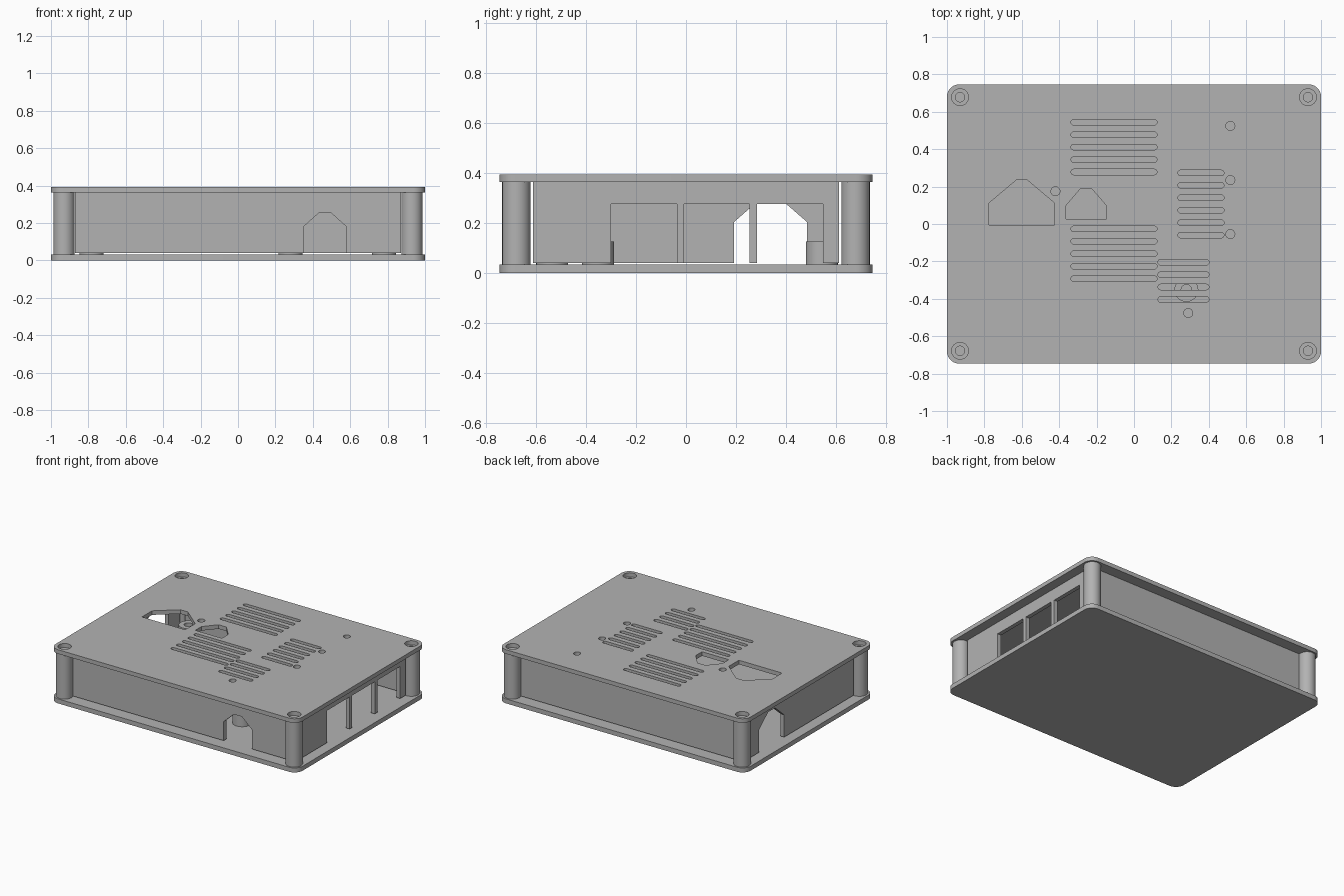
import bpy, bmesh, math
from mathutils import Matrix, Vector

cube = bpy.data.objects.get("Cube")
if cube:
    bpy.data.objects.remove(cube, do_unlink=True)

grey = bpy.data.materials.new("plain_grey")
grey.use_nodes = True
grey.diffuse_color = (0.45, 0.45, 0.45, 1)
grey.node_tree.nodes["Principled BSDF"].inputs["Base Color"].default_value = (0.45, 0.45, 0.45, 1)

BASE_TOP, LID_BOTTOM, LID_TOP = 0.033, 0.363, 0.393
WALL_BOTTOM, WALL = 0.04, 0.03
HALF_X, HALF_Y = 1.0, 0.746
POST_X, POST_Y, POST_R = 0.93, 0.678, 0.057


def arc(x, y, r, start, end, n):
    angles = [math.radians(start + (end - start) * i / n) for i in range(n + 1)]
    return [(x + r * math.cos(a), y + r * math.sin(a)) for a in angles]


def circle(x, y, r, n=32):
    return arc(x, y, r, 0, 360, n)[:-1]


def slot(x0, x1, y, r=0.015):
    return arc(x1 - r, y, r, -90, 90, 8) + arc(x0 + r, y, r, 90, 270, 8)


def rounded_rect(hx, hy, r):
    corners = ((1, 1, 0), (-1, 1, 90), (-1, -1, 180), (1, -1, 270))
    return [p for sx, sy, a in corners
            for p in arc(sx * (hx - r), sy * (hy - r), r, a, a + 90, 10)]


def house(x0, x1, bottom, shoulder, top, flat):
    mid = (x0 + x1) / 2
    return [(x0, bottom), (x0, shoulder), (mid - flat, top),
            (mid + flat, top), (x1, shoulder), (x1, bottom)]


def extrude(name, loops, depth, matrix):
    """Fill an outline with holes and give it thickness, centred on its plane."""
    curve = bpy.data.curves.new(name, 'CURVE')
    curve.dimensions, curve.fill_mode = '2D', 'BOTH'
    curve.extrude = depth / 2
    for loop in loops:
        spline = curve.splines.new('POLY')
        spline.points.add(len(loop) - 1)
        for point, (u, v) in zip(spline.points, loop):
            point.co = (u, v, 0, 1)
        spline.use_cyclic_u = True
    temp = bpy.data.objects.new(name + "_curve", curve)
    bpy.context.collection.objects.link(temp)
    mesh = bpy.data.meshes.new_from_object(
        temp.evaluated_get(bpy.context.evaluated_depsgraph_get()))
    bpy.data.objects.remove(temp, do_unlink=True)
    bm = bmesh.new()
    bm.from_mesh(mesh)
    bmesh.ops.remove_doubles(bm, verts=bm.verts, dist=0.0002)
    bm.transform(matrix)
    bmesh.ops.recalc_face_normals(bm, faces=bm.faces)
    bm.to_mesh(mesh)
    bm.free()
    mesh.materials.clear()
    mesh.materials.append(grey)
    obj = bpy.data.objects.new(name, mesh)
    bpy.context.collection.objects.link(obj)
    bpy.ops.object.select_all(action='DESELECT')
    obj.select_set(True)
    bpy.context.view_layer.objects.active = obj
    bpy.ops.object.shade_smooth_by_angle(angle=math.radians(30))
    return obj


def flat_part(name, loops, z0, z1):
    return extrude(name, loops, z1 - z0, Matrix.Translation((0, 0, (z0 + z1) / 2)))


def wall(name, half, notches, along, centre):
    """Upright panel whose openings run out through the lower edge."""
    outline = [(-half, WALL_BOTTOM)] + [p for n in notches for p in n]
    outline += [(half, WALL_BOTTOM), (half, LID_BOTTOM), (-half, LID_BOTTOM)]
    u, up = Vector(along), Vector((0, 0, 1))
    frame = Matrix((u, up, u.cross(up))).transposed().to_4x4()
    return extrude(name, [outline], WALL, Matrix.Translation(centre) @ frame)


# Base plate and lid with vents, small holes and gabled openings
plate = rounded_rect(HALF_X, HALF_Y, 0.065)
flat_part("base_plate", [plate], 0, BASE_TOP)
holes = []
for x0, x1, top_y, count in ((-0.337, 0.123, 0.544, 5), (-0.337, 0.123, -0.026, 5),
                             (0.235, 0.481, 0.273, 6), (0.128, 0.401, -0.204, 4)):
    holes += [slot(x0, x1, top_y - 0.0665 * i) for i in range(count)]
for x, y in ((0.515, 0.524), (0.515, 0.235), (0.515, -0.054), (0.29, -0.476), (-0.42, 0.175)):
    holes.append(circle(x, y, 0.024, 24))
holes.append(house(-0.775, -0.425, -0.005, 0.112, 0.234, 0.03))
holes.append(house(-0.364, -0.148, 0.026, 0.098, 0.186, 0.032))
corners = [(sx, sy) for sx in (-1, 1) for sy in (-1, 1)]
holes += [circle(sx * POST_X, sy * POST_Y, 0.045) for sx, sy in corners]
flat_part("lid", [plate] + holes, LID_BOTTOM, LID_TOP)

# Hollow corner posts
for sx, sy in corners:
    x, y = sx * POST_X, sy * POST_Y
    name = ("front" if sy < 0 else "back") + ("_left" if sx > 0 else "_right") + "_post"
    flat_part(name, [circle(x, y, POST_R, 48), circle(x, y, 0.025)], BASE_TOP, LID_BOTTOM)

# Hollow board supports
for i, (x, y) in enumerate(((-0.783, -0.352), (0.28, -0.352), (-0.783, 0.543),
                            (0.28, 0.543), (0.78, -0.535))):
    flat_part(f"board_support_{i + 1}", [circle(x, y, 0.064), circle(x, y, 0.028)],
              BASE_TOP, 0.125)

# Side walls between the posts
wall_x, wall_y = 0.93 - WALL / 2, 0.665 - WALL / 2
wall("front_wall", 0.872, [house(0.35, 0.58, WALL_BOTTOM, 0.18, 0.255, 0.032)],
     (1, 0, 0), (0, -wall_y, 0))
wall("back_wall", 0.872, [], (1, 0, 0), (0, wall_y, 0))
ports = [[(a, WALL_BOTTOM), (a, 0.275), (b, 0.275), (b, WALL_BOTTOM)]
         for a, b in ((-0.3, -0.036), (-0.008, 0.254), (0.284, 0.548))]
wall("left_wall", 0.612, ports, (0, 1, 0), (wall_x, 0, 0))
wall("right_wall", 0.612, [house(0.192, 0.484, WALL_BOTTOM, 0.203, 0.295, 0.04)],
     (0, 1, 0), (-wall_x, 0, 0))
